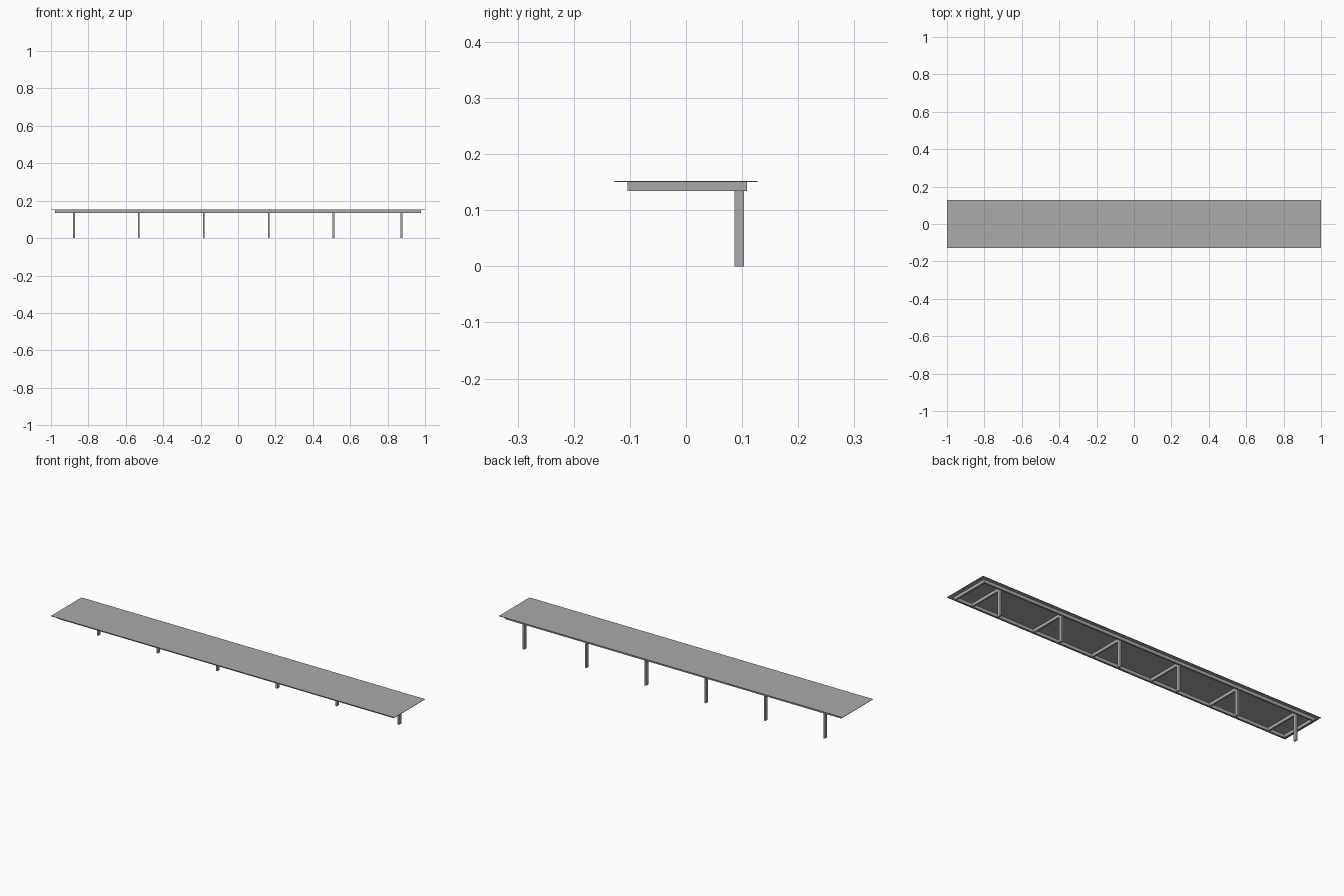
import bpy

if "Cube" in bpy.data.objects:
    bpy.data.objects.remove(bpy.data.objects["Cube"])


def make_material(name, value):
    mat = bpy.data.materials.new(name)
    mat.diffuse_color = (value, value, value, 1)
    mat.use_nodes = True
    mat.node_tree.nodes["Principled BSDF"].inputs["Base Color"].default_value = mat.diffuse_color
    return mat


grey = make_material("grey metal", 0.40)


def box(name, x0, x1, y0, y1, z0, z1):
    """Box between two corners."""
    bpy.ops.mesh.primitive_cube_add(
        size=1, location=((x0 + x1) / 2, (y0 + y1) / 2, (z0 + z1) / 2))
    ob = bpy.context.object
    ob.name = name
    ob.scale = (x1 - x0, y1 - y0, z1 - z0)
    bpy.ops.object.transform_apply(location=False, rotation=False, scale=True)
    ob.data.materials.append(grey)
    return ob


BOTTOM, TOP = 0.134, 0.150      # frame heights
FX, Y0, Y1 = 0.978, -0.104, 0.109   # frame outline
W = 0.009                       # beam width
POSTS = (-0.877, -0.530, -0.183, 0.164, 0.511, 0.874)

# Thin roof sheet
box("roof_sheet", -1, 1, -0.127, 0.127, TOP, 0.152)

# Perimeter frame
box("front_beam", -FX, FX, Y0, Y0 + W, BOTTOM, TOP)
box("back_beam", -FX, FX, Y1 - W, Y1, BOTTOM, TOP)
box("left_end_beam", -FX, -FX + W, Y0 + W, Y1 - W, BOTTOM, TOP)
box("right_end_beam", FX - W, FX, Y0 + W, Y1 - W, BOTTOM, TOP)

# Back posts, each under a cross beam
for i, x in enumerate(POSTS, 1):
    box(f"cross_beam_{i}", x - W / 2, x + W / 2, Y0 + W, Y1 - W, BOTTOM, TOP)
    box(f"post_{i}", x - W / 2, x + W / 2, 0.086, 0.103, 0, BOTTOM)
